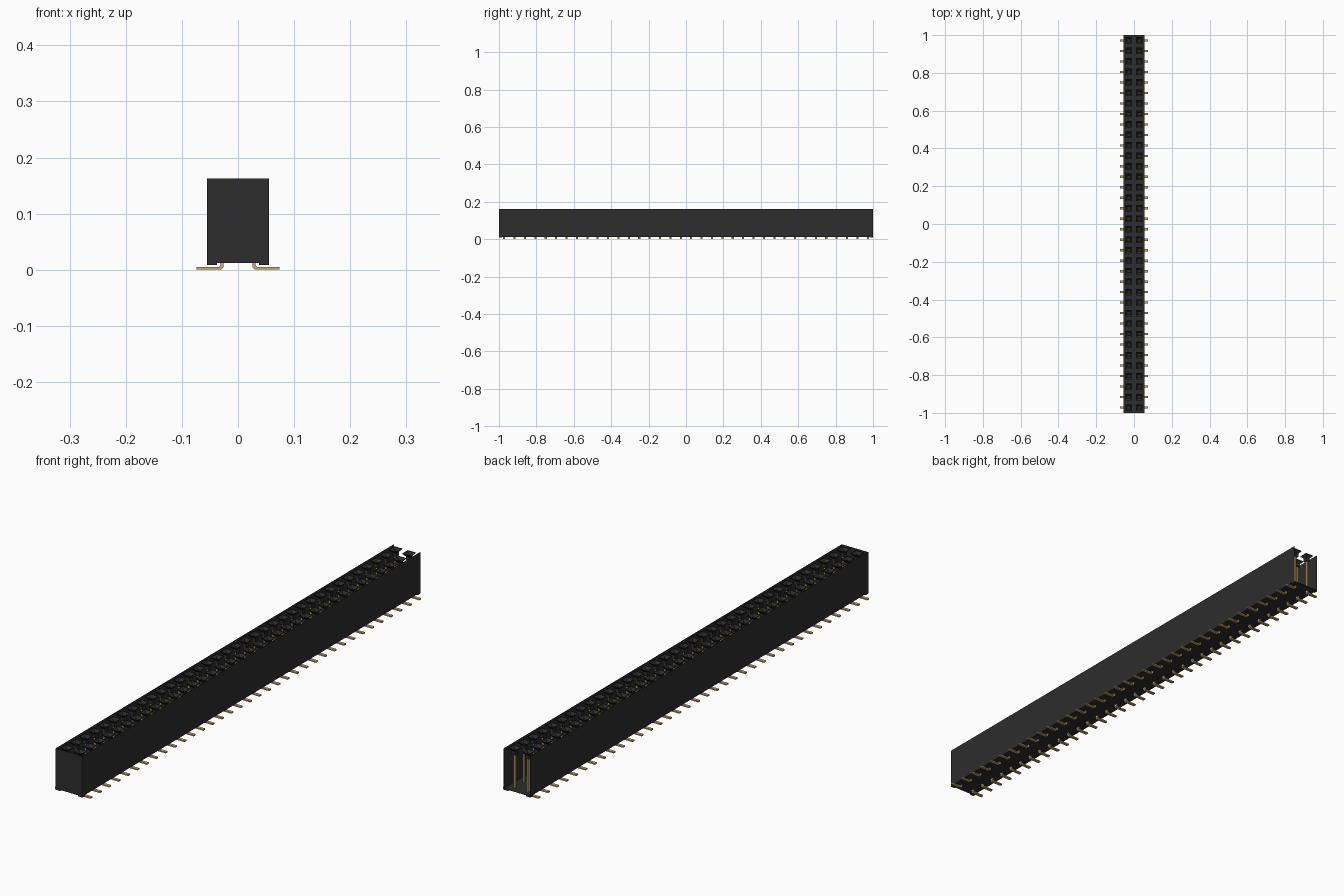
import bpy, bmesh

cube = bpy.data.objects.get("Cube")
if cube:
    bpy.data.objects.remove(cube)

ROWS = 36
PITCH = 2.0 / ROWS
HALF_W, TOP, FLOOR = 0.055, 0.163, 0.012
PIN_X = PITCH / 2


def material(name, color):
    m = bpy.data.materials.new(name)
    m.use_nodes = True
    m.diffuse_color = color
    b = m.node_tree.nodes["Principled BSDF"]
    b.inputs["Base Color"].default_value = color
    b.inputs["Roughness"].default_value = 0.6
    return m


BLACK = material("black plastic", (0.026, 0.026, 0.027, 1))
GOLD = material("gold contact", (0.60, 0.42, 0.16, 1))


def finish(bm, name, mat):
    bmesh.ops.recalc_face_normals(bm, faces=bm.faces)
    me = bpy.data.meshes.new(name)
    bm.to_mesh(me)
    bm.free()
    me.materials.append(mat)
    ob = bpy.data.objects.new(name, me)
    bpy.context.collection.objects.link(ob)
    return ob


def add_box(bm, x0, x1, y0, y1, z0, z1):
    v = bmesh.ops.create_cube(bm, size=1)["verts"]
    for p in v:
        p.co = (x1 if p.co.x > 0 else x0, y1 if p.co.y > 0 else y0,
                z1 if p.co.z > 0 else z0)


def add_prism(bm, profile, y0, y1):
    """Extrude an x-z outline along y."""
    a = [bm.verts.new((x, y0, z)) for x, z in profile]
    b = [bm.verts.new((x, y1, z)) for x, z in profile]
    bm.faces.new(a)
    bm.faces.new(b[::-1])
    for i in range(len(a)):
        j = (i + 1) % len(a)
        bm.faces.new((a[i], b[i], b[j], a[j]))


def box_part(name, *dims):
    bm = bmesh.new()
    add_box(bm, *dims)
    return finish(bm, name, BLACK)


# Thin-walled housing, open at the top and at the back end
T = 0.001
box_part("left_wall", HALF_W - T, HALF_W, -1, 1, FLOOR, TOP)
box_part("right_wall", -HALF_W, -HALF_W + T, -1, 1, FLOOR, TOP)
box_part("front_wall", -HALF_W + T, HALF_W - T, -1, -1 + T, FLOOR, TOP)
box_part("floor", -HALF_W + T, HALF_W - T, -1 + T, 1, FLOOR, FLOOR + T)

# Corner standoff feet
bm = bmesh.new()
for s in (-1, 1):
    for y in (-1, 0.985):
        x = sorted((s * 0.037, s * HALF_W))
        add_box(bm, x[0], x[1], y, y + 0.015, 0.008, FLOOR)
finish(bm, "standoff_feet", BLACK)

# Square funnel mouths hanging above every contact
RINGS = [(0.0165, TOP), (0.0165, TOP - 0.002), (0.008, 0.152), (0.008, 0.138)]
sockets, posts, leads = bmesh.new(), bmesh.new(), bmesh.new()
LEAD = [(0.074, 0.0), (0.074, 0.005), (0.034, 0.005), (0.031, 0.008),
        (0.031, FLOOR), (0.026, FLOOR), (0.026, 0.004), (0.030, 0.0)]
for i in range(ROWS):
    y = -1 + PITCH * (i + 0.5)
    for s in (-1, 1):
        cx = s * PIN_X
        rings = [[sockets.verts.new((cx + a * r, y + b * r, z))
                  for a, b in ((-1, -1), (1, -1), (1, 1), (-1, 1))]
                 for r, z in RINGS]
        for lo, hi in zip(rings, rings[1:]):
            for k in range(4):
                n = (k + 1) % 4
                sockets.faces.new((lo[k], lo[n], hi[n], hi[k]))
        sockets.faces.new(rings[-1])
        # Upright post and bent foot of the contact
        add_box(posts, cx - 0.003, cx + 0.003, y - 0.004, y + 0.004,
                FLOOR, 0.138)
        add_prism(leads, [(s * x, z) for x, z in LEAD], y - 0.0055, y + 0.0055)
finish(sockets, "socket_mouths", BLACK)
finish(posts, "contact_posts", GOLD)
finish(leads, "solder_leads", GOLD)
